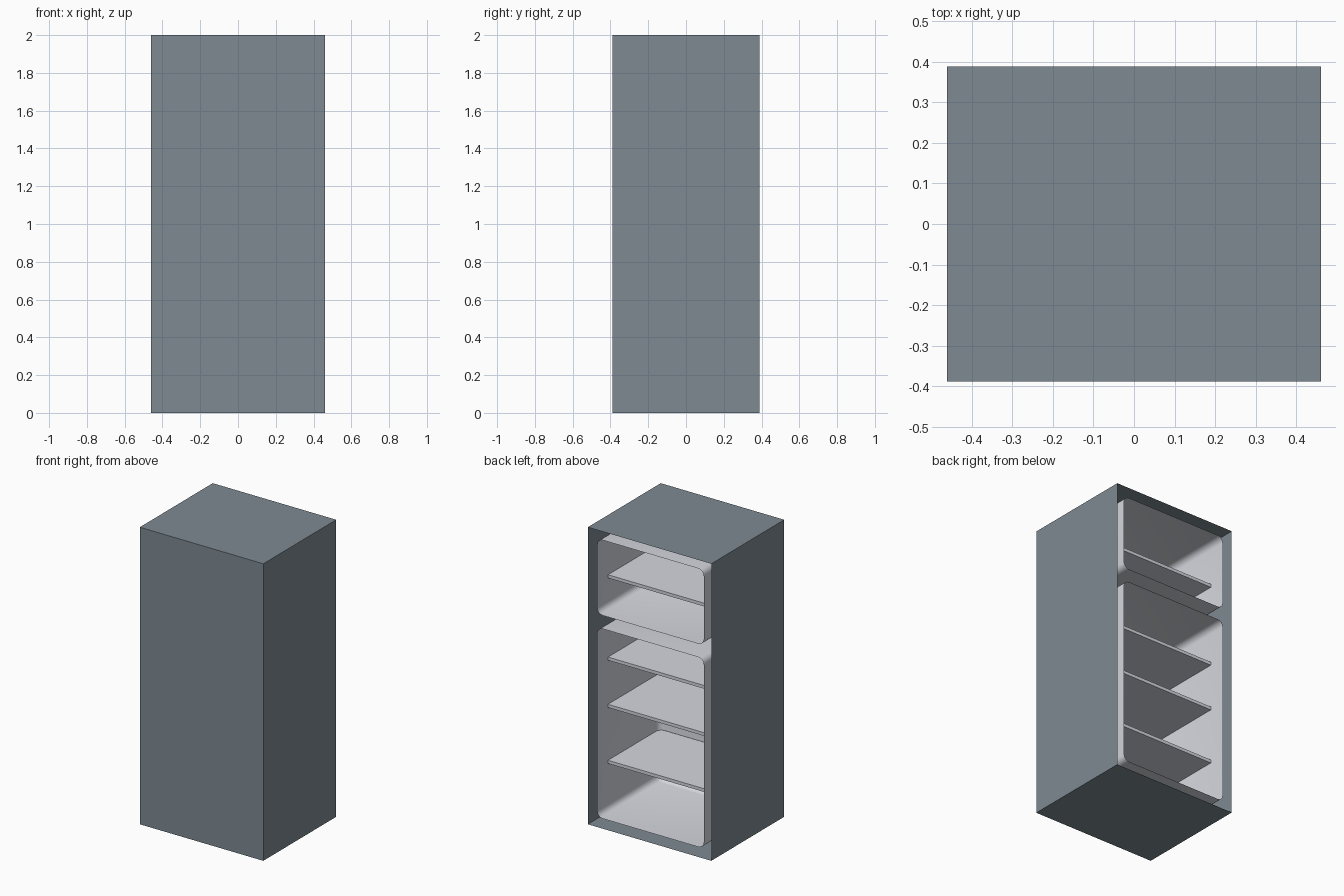
import bpy
import bmesh
from mathutils import Vector

default = bpy.data.objects.get("Cube")
if default:
    bpy.data.objects.remove(default, do_unlink=True)


def material(name, colour):
    mat = bpy.data.materials.new(name)
    mat.use_nodes = True
    mat.diffuse_color = colour
    mat.node_tree.nodes["Principled BSDF"].inputs["Base Color"].default_value = colour
    return mat


steel = material("blue grey steel", (0.21, 0.255, 0.29, 1))
plastic = material("pale grey plastic", (0.66, 0.68, 0.73, 1))


def box(low, high):
    """A new bmesh box between two corners."""
    low, high = Vector(low), Vector(high)
    bm = bmesh.new()
    bmesh.ops.create_cube(bm, size=1)
    bmesh.ops.scale(bm, vec=high - low, verts=bm.verts)
    bmesh.ops.translate(bm, vec=(low + high) / 2, verts=bm.verts)
    return bm


def open_back(bm):
    """Remove the face that looks along +y."""
    bm.normal_update()
    faces = [f for f in bm.faces if f.normal.y > 0.9]
    bmesh.ops.delete(bm, geom=faces, context="FACES")


def round_edges(bm, edges, radius):
    bmesh.ops.bevel(bm, geom=edges, offset=radius, segments=4,
                    profile=0.5, affect="EDGES")


def finish(bm, name, mat, smooth=False):
    for f in bm.faces:
        f.smooth = smooth
    mesh = bpy.data.meshes.new(name)
    bm.to_mesh(mesh)
    bm.free()
    mesh.materials.append(mat)
    obj = bpy.data.objects.new(name, mesh)
    bpy.context.collection.objects.link(obj)
    return obj


# Outer cabinet: a thin sheet box with an open +y side
cabinet = box((-0.46, -0.388, 0), (0.46, 0.388, 2))
open_back(cabinet)
finish(cabinet, "cabinet_shell", steel)


# Inner liners: rounded tubs whose surfaces face inward
def liner(name, bottom, top):
    bm = box((-0.397, -0.29, bottom), (0.397, 0.378, top))
    open_back(bm)
    round_edges(bm, [e for e in bm.edges if not e.is_boundary], 0.04)
    bmesh.ops.reverse_faces(bm, faces=bm.faces)
    finish(bm, name, plastic, smooth=True)


liner("upper_liner", 1.43, 1.937)
liner("lower_liner", 0.062, 1.34)


# Shelves: flat slabs with the two inner corners rounded
def shelf(name, top):
    bm = box((-0.393, -0.282, top - 0.022), (0.393, 0.268, top))
    corners = [e for e in bm.edges if all(v.co.y < 0 for v in e.verts)
               and abs(e.verts[0].co.z - e.verts[1].co.z) > 0.01]
    round_edges(bm, corners, 0.04)
    finish(bm, name, plastic)


shelf("upper_shelf", 1.652)
for i, height in enumerate((0.403, 0.78, 1.098)):
    shelf(f"lower_shelf_{i + 1}", height)
